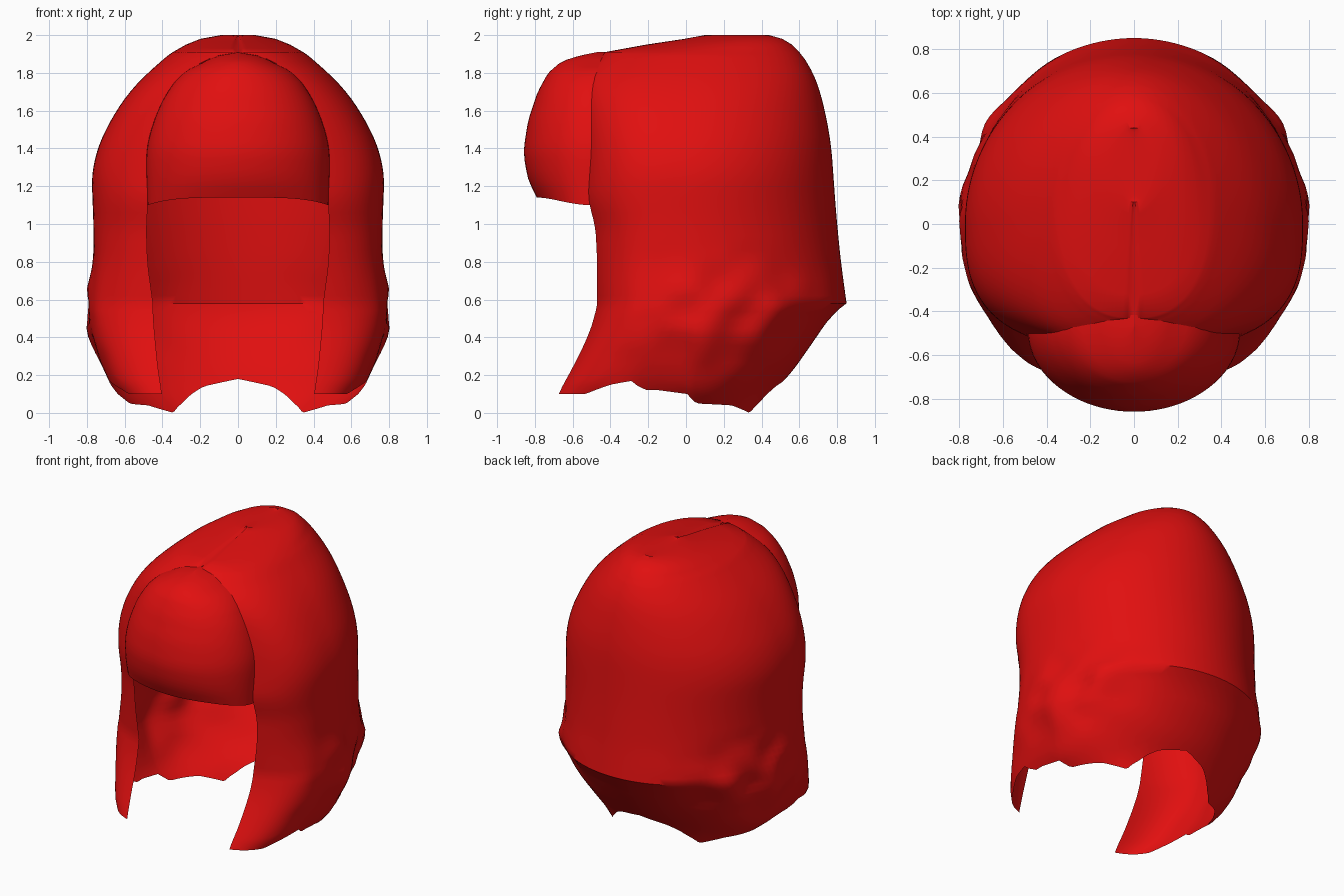
import bpy, bmesh, math
from mathutils import Vector, noise

cube = bpy.data.objects.get("Cube")
if cube:
    bpy.data.objects.remove(cube, do_unlink=True)

red = bpy.data.materials.new("bright red")
red.use_nodes = True
colour = (0.75, 0.005, 0.005, 1)
red.diffuse_color = colour
red.node_tree.nodes["Principled BSDF"].inputs["Base Color"].default_value = colour


def lerp_table(table, z):
    """Interpolate the rows of a table whose first column rises."""
    if z <= table[0][0]:
        return table[0][1:]
    for a, b in zip(table, table[1:]):
        if z <= b[0]:
            t = (z - a[0]) / (b[0] - a[0])
            return [p + (q - p) * t for p, q in zip(a[1:], b[1:])]
    return table[-1][1:]


def make_half_shell(name, grid):
    """Skin a grid of points, mirror it across x and shade it smooth."""
    bm = bmesh.new()
    rows = [[bm.verts.new(p) for p in row] for row in grid]
    for low, high in zip(rows, rows[1:]):
        for i in range(len(low) - 1):
            bm.faces.new((low[i], low[i + 1], high[i + 1], high[i]))
    bmesh.ops.remove_doubles(bm, verts=bm.verts, dist=0.0005)
    mesh = bpy.data.meshes.new(name)
    bm.to_mesh(mesh)
    bm.free()
    mesh.materials.append(red)
    obj = bpy.data.objects.new(name, mesh)
    bpy.context.collection.objects.link(obj)
    mirror = obj.modifiers.new("mirror", 'MIRROR')
    mirror.use_clip = True
    bpy.ops.object.select_all(action='DESELECT')
    bpy.context.view_layer.objects.active = obj
    obj.select_set(True)
    bpy.ops.object.shade_smooth_by_angle(angle=math.radians(50))


# Hood sections: height, half width, back y, edge x, edge y, middle y, front corner power
HOOD = [
    (0.00, .50, .44, .40, -.70, .00, .5),
    (0.10, .655, .45, .40, -.68, .00, .5),
    (0.20, .70, .55, .42, -.62, .00, .52),
    (0.40, .78, .69, .44, -.52, .00, .6),
    (0.52, .80, .77, .45, -.48, .00, .66),
    (0.58, .79, .85, .45, -.47, .00, .68),
    (0.80, .765, .82, .48, -.47, .00, .7),
    (1.00, .765, .80, .485, -.48, .00, .7),
    (1.12, .77, .79, .475, -.52, .00, .7),
    (1.26, .775, .78, .485, -.51, .00, .7),
    (1.40, .745, .77, .485, -.50, .00, .7),
    (1.50, .70, .755, .46, -.50, .00, .7),
    (1.60, .645, .735, .425, -.50, .00, .7),
    (1.70, .575, .71, .375, -.50, .02, .72),
    (1.80, .48, .675, .30, -.48, .04, .75),
    (1.86, .41, .64, .21, -.455, .06, .8),
    (1.89, .375, .615, .12, -.44, .07, .82),
    (1.91, .345, .60, .00, -.43, .08, .85),
    (1.95, .275, .56, .00, -.21, .18, .9),
    (1.98, .20, .51, .00, -.01, .26, 1),
    (2.00, .09, .44, .00, .10, .28, 1),
]
# Ragged lower rim: position from front edge (0) to back centre (1), height
RIM = [(0, .10), (.2, .10), (.30, .15), (.36, .17), (.39, .12), (.42, .12),
       (.45, .05), (.62, .04), (.72, .0), (.81, .06), (.90, .14), (1, .18)]


def hood_section(z):
    """Blend nearby sections, keeping the back fold and crown crisp."""
    width = max(0, min(.05, abs(z - .58), 1.9 - z))
    samples = [lerp_table(HOOD, z + d) for d in (-width, 0, width)]
    return [sum(column) / 3 for column in zip(*samples)]


def hood_point(z, s):
    """Point on the open oval section at height z."""
    half, back, edge, front, middle, power = hood_section(z)
    start = math.acos((edge / half) ** (1 / power))
    a = -start + s * (start + math.pi / 2)
    across, along = max(0, math.cos(a)), math.sin(a)
    if a < 0:
        reach = (front - middle) / math.sin(start) ** power
        p = Vector((half * across ** power, middle + reach * (-along) ** power, z))
    else:
        p = Vector((half * across, middle + (back - middle) * along, z))
    # Crumpled cloth on the lower sides
    crumple = max(0, 1 - abs(z - .5) / .4) * math.sin(math.pi * s) ** 2
    shift = noise.noise(Vector((p.x * 2, p.y * 6, z * 6))) * crumple * .05
    p.x = max(p.x + shift, 0) if s < 1 else 0
    p.y += shift * .5
    return p


steps = 56
lower = [.58 * i / 12 for i in range(13)]
upper = [.58 + (1.86 - .58) * i / 32 for i in range(1, 33)]
crown = [1.875, 1.89, 1.9, 1.91, 1.93, 1.95, 1.965, 1.98, 1.99, 2.0]
grid = []
for z in lower + upper + crown:
    row = []
    for i in range(steps + 1):
        s = i / steps
        rim = lerp_table(RIM, s)[0]
        height = rim + z * (.58 - rim) / .58 if z < .58 else z
        row.append(hood_point(height, s))
    # Shallow groove along the centre of the crown
    if z >= 1.91:
        row[0].x = 0
        row[0].z -= .01
    grid.append(row)
grid.append([Vector((0, p.y, 1.99)) for p in grid[-1]])
make_half_shell("hood", grid)

# Rounded puff over the forehead: height, y at the centre
PUFF = [(1.14, -.79), (1.19, -.815), (1.25, -.84), (1.37, -.86), (1.45, -.852),
        (1.55, -.835), (1.70, -.785), (1.80, -.73), (1.86, -.66),
        (1.89, -.57), (1.91, -.47)]
grid = []
for k in range(25):
    z = 1.14 + .77 * math.sin(math.pi / 2 * k / 24)
    edge, front = hood_section(z)[2:4]
    centre = lerp_table(PUFF, z)[0]
    row = []
    for i in range(21):
        a = math.pi / 2 * i / 20
        droop = .04 * math.sin(a) ** 4 * max(0, 1 - (z - 1.14) / .2)
        # The edge tucks slightly under the hood
        row.append(Vector((edge * math.sin(a), front + .015
                           + (centre - front - .015) * math.cos(a), z - droop)))
    grid.append(row)
# Fold the top of the puff back under the hood
grid.append([p + Vector((0, .08, -.005)) for p in grid[-1]])
make_half_shell("forehead_puff", grid)
